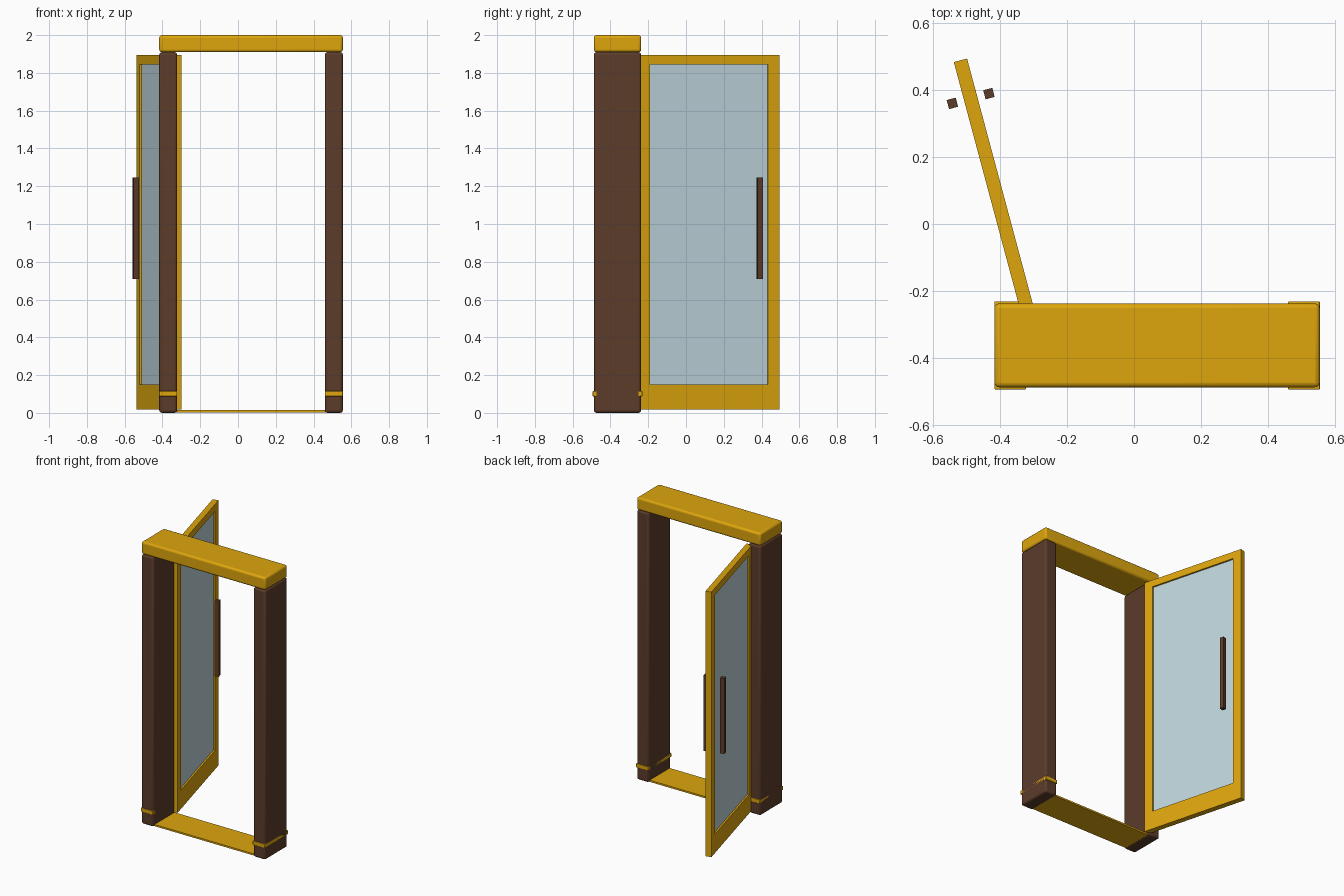
import bpy, bmesh, math
from mathutils import Matrix

if "Cube" in bpy.data.objects:
    bpy.data.objects.remove(bpy.data.objects["Cube"])


def material(name, rgb):
    m = bpy.data.materials.new(name)
    m.diffuse_color = (*rgb, 1)
    m.use_nodes = True
    m.node_tree.nodes["Principled BSDF"].inputs["Base Color"].default_value = m.diffuse_color
    return m


GOLD = material("gold", (0.73, 0.38, 0.004))
BROWN = material("brown", (0.107, 0.045, 0.023))
GLASS = material("glass", (0.52, 0.67, 0.72))


def finish(name, bm, mat, matrix=Matrix()):
    bmesh.ops.recalc_face_normals(bm, faces=bm.faces)
    me = bpy.data.meshes.new(name)
    bm.to_mesh(me)
    bm.free()
    me.materials.append(mat)
    ob = bpy.data.objects.new(name, me)
    ob.matrix_world = matrix
    bpy.context.collection.objects.link(ob)
    return ob


def box(name, x, y, z, mat, bevel=0, matrix=Matrix()):
    """Box from (min, max) ranges, optionally with rounded edges."""
    bm = bmesh.new()
    size = [r[1] - r[0] for r in (x, y, z)]
    mid = [(r[0] + r[1]) / 2 for r in (x, y, z)]
    bmesh.ops.create_cube(bm, size=1, matrix=Matrix.Translation(mid) @ Matrix.Diagonal((*size, 1)))
    ob = finish(name, bm, mat, matrix)
    if bevel:
        mod = ob.modifiers.new("rounded", 'BEVEL')
        mod.width, mod.segments = bevel, 3
        bpy.context.view_layer.objects.active = ob
        ob.select_set(True)
        bpy.ops.object.shade_smooth_by_angle(angle=math.radians(40))
        ob.select_set(False)
    return ob


# Door surround
DEPTH = (-0.4875, -0.2375)
for side, x in (("left", (-0.417, -0.322)), ("right", (0.460, 0.555))):
    box(side + "_post", x, DEPTH, (0, 1.91), BROWN, 0.014)
    box(side + "_post_band", x, (-0.494, -0.231), (0.088, 0.115), GOLD, 0.003)
box("lintel", (-0.417, 0.555), DEPTH, (1.91, 2.0), GOLD, 0.014)
box("threshold", (-0.33, 0.468), (-0.475, -0.25), (0.003, 0.015), GOLD)

# Open door: local x runs from hinge to free edge, local y is the thickness
HINGE = Matrix.Translation((-0.319, -0.255, 0)) @ Matrix.Rotation(math.radians(105), 4, 'Z')
WIDTH, HALF = 0.77, 0.0205
X0, X1, Z0, Z1 = 0.062, WIDTH - 0.062, 0.15, 1.845

# Door frame: rectangular ring extruded through its thickness
bm = bmesh.new()
outer = [(0, 0.017), (WIDTH, 0.017), (WIDTH, 1.895), (0, 1.895)]
inner = [(X0, Z0), (X1, Z0), (X1, Z1), (X0, Z1)]
a, b = [[bm.verts.new((x, -HALF, z)) for x, z in ring] for ring in (outer, inner)]
faces = [bm.faces.new((a[i], a[(i + 1) % 4], b[(i + 1) % 4], b[i])) for i in range(4)]
ext = bmesh.ops.extrude_face_region(bm, geom=faces, use_keep_orig=True)
bmesh.ops.translate(bm, vec=(0, 2 * HALF, 0),
                    verts=[g for g in ext["geom"] if isinstance(g, bmesh.types.BMVert)])
finish("door_frame", bm, GOLD, HINGE)

# Glass pane, recessed in the frame
box("door_glass", (X0, X1), (-0.008, 0.008), (Z0, Z1), GLASS, matrix=HINGE)

# Pull handle on each face
for side, s in (("inner", -1), ("outer", 1)):
    c = s * 0.0565
    box(side + "_handle", (0.638, 0.666), (c - 0.014, c + 0.014), (0.71, 1.245), BROWN, matrix=HINGE)
